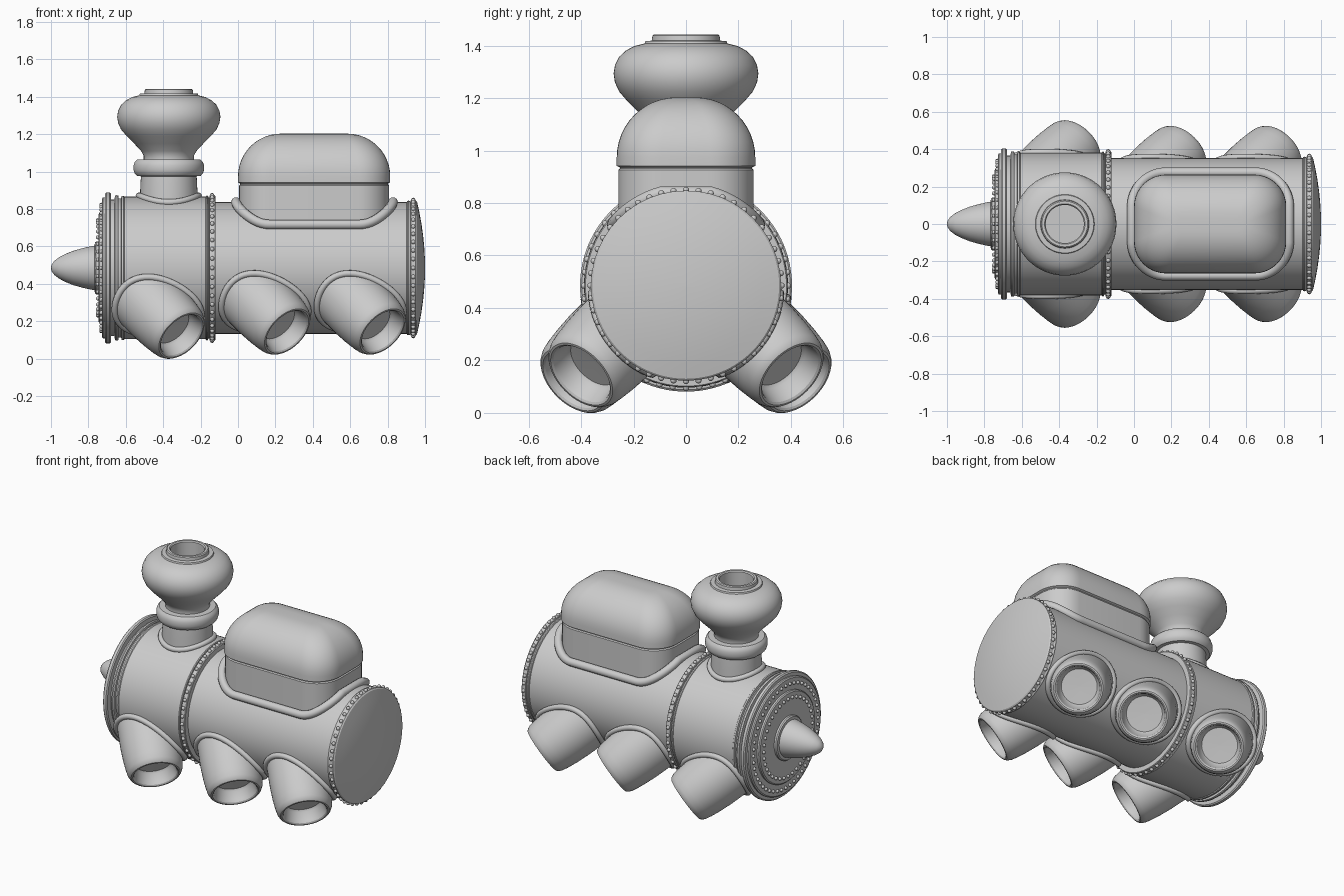
import bpy, bmesh, math
from mathutils import Vector, Matrix

if "Cube" in bpy.data.objects:
    bpy.data.objects.remove(bpy.data.objects["Cube"])

CZ = 0.485                      # height of the boiler axis
R_FRONT, R_REAR = 0.381, 0.352


def finish(name, bm, angle=32):
    bmesh.ops.remove_doubles(bm, verts=bm.verts, dist=1e-5)
    bmesh.ops.recalc_face_normals(bm, faces=bm.faces)
    me = bpy.data.meshes.new(name)
    bm.to_mesh(me)
    bm.free()
    ob = bpy.data.objects.new(name, me)
    bpy.context.collection.objects.link(ob)
    bpy.ops.object.select_all(action='DESELECT')
    ob.select_set(True)
    bpy.context.view_layer.objects.active = ob
    bpy.ops.object.shade_smooth_by_angle(angle=math.radians(angle))
    return ob


def loft(name, loops, caps=True):
    bm = bmesh.new()
    rings = [[bm.verts.new(p) for p in lp] for lp in loops]
    n = len(rings[0])
    for a, b in zip(rings, rings[1:]):
        for i in range(n):
            bm.faces.new((a[i], a[(i + 1) % n], b[(i + 1) % n], b[i]))
    if caps:
        bm.faces.new(rings[0])
        bm.faces.new(rings[-1])
    return finish(name, bm)


def lathe(name, profile, origin, axis, seg=64):
    """Spin (radius, height) pairs around an axis."""
    m = Matrix.Translation(origin) @ Vector(axis).to_track_quat('Z', 'Y').to_matrix().to_4x4()
    loops = []
    for r, h in profile:
        r = max(r, 0.0005)
        loops.append([m @ Vector((r * math.cos(2 * math.pi * i / seg),
                                  r * math.sin(2 * math.pi * i / seg), h)) for i in range(seg)])
    return loft(name, loops)


def bead(name, pts, radius):
    """Round bead along a closed path."""
    cu = bpy.data.curves.new(name, 'CURVE')
    cu.dimensions = '3D'
    cu.bevel_depth = radius
    cu.bevel_resolution = 3
    sp = cu.splines.new('POLY')
    sp.points.add(len(pts) - 1)
    for p, co in zip(sp.points, pts):
        p.co = (*co, 1)
    sp.use_cyclic_u = True
    ob = bpy.data.objects.new(name, cu)
    bpy.context.collection.objects.link(ob)
    bpy.ops.object.select_all(action='DESELECT')
    ob.select_set(True)
    bpy.context.view_layer.objects.active = ob
    bpy.ops.object.convert(target='MESH')
    bpy.ops.object.shade_smooth_by_angle(angle=math.radians(60))


def rivets(name, x, r, count, size=0.012):
    bm = bmesh.new()
    for i in range(count):
        a = 2 * math.pi * i / count
        m = Matrix.Translation((x, r * math.cos(a), CZ + r * math.sin(a)))
        bmesh.ops.create_uvsphere(bm, u_segments=10, v_segments=6, radius=size, matrix=m)
    finish(name, bm, 60)


def rounded_rect(cx, hx, hy, rc, n=10):
    pts = []
    for k, (sx, sy) in enumerate(((1, 1), (-1, 1), (-1, -1), (1, -1))):
        for i in range(n + 1):
            a = math.pi / 2 * (k + i / n)
            pts.append((cx + sx * (hx - rc) + rc * math.cos(a), sy * (hy - rc) + rc * math.sin(a)))
    return pts


def on_boiler(y, r):
    return CZ + math.sqrt(max(r * r - y * y, 0))


# Boiler shells, revolved about the x axis
AX, O = (1, 0, 0), (0, 0, CZ)
dome = [(0.355 * k / 6, 1 - 0.043 * (k / 6) ** 2) for k in range(7)]
lathe("boiler_rear", dome + [
    (0.362, 0.95), (0.362, 0.924), (0.355, 0.922), (0.358, 0.917), (0.360, 0.911), (0.358, 0.905),
    (R_REAR, 0.902), (R_REAR, -0.15), (0, -0.15)], O, AX, 96)
lathe("boiler_front", [
    (0, -0.12), (0.383, -0.12), (0.387, -0.124), (0.387, -0.152), (0.376, -0.154), (0.376, -0.158),
    (0.385, -0.160), (0.388, -0.165), (0.385, -0.171), (R_FRONT, -0.173),
    (R_FRONT, -0.608), (0.386, -0.612), (0.386, -0.622), (0.372, -0.625), (0.372, -0.638),
    (0.386, -0.640), (0.389, -0.648), (0.386, -0.658), (0.365, -0.660), (0.365, -0.678),
    (0.397, -0.680), (0.404, -0.686), (0.404, -0.704), (0.397, -0.711), (0.377, -0.712),
    (0.377, -0.722), (0.370, -0.728), (0.295, -0.728), (0.295, -0.740), (0.288, -0.746), (0, -0.746)],
    O, AX, 96)

# Pointed nose on the front plate
lathe("nose_cone", [
    (0, -0.74), (0.142, -0.74), (0.142, -0.758), (0.136, -0.765), (0.119, -0.767), (0.115, -0.79),
    (0.106, -0.83), (0.092, -0.88), (0.076, -0.92), (0.058, -0.955), (0.038, -0.982),
    (0.018, -0.996), (0, -1.0)], O, AX, 48)

# Rivet rows
rivets("rear_rivets", 0.937, 0.364, 48)
rivets("middle_rivets", -0.138, 0.389, 48)
rivets("plate_outer_rivets", -0.731, 0.338, 48, 0.011)
rivets("plate_inner_rivets", -0.749, 0.255, 36, 0.011)

# Chimney
CX = -0.37
lathe("chimney", [
    (0, 0.70), (0.156, 0.70), (0.153, 0.90), (0.149, 0.975), (0.170, 0.977), (0.182, 0.990),
    (0.188, 1.008), (0.188, 1.034), (0.182, 1.052), (0.170, 1.064), (0.134, 1.066), (0.134, 1.085),
    (0.148, 1.110), (0.185, 1.150), (0.225, 1.190), (0.255, 1.225), (0.271, 1.260), (0.276, 1.293),
    (0.271, 1.325), (0.255, 1.357), (0.228, 1.382), (0.195, 1.399), (0.158, 1.408), (0.155, 1.417),
    (0.130, 1.419), (0.128, 1.438), (0.122, 1.443), (0.108, 1.443), (0.102, 1.436),
    (0.102, 1.30), (0, 1.30)], (CX, 0, 0), (0, 0, 1))
bead("chimney_base_bead", [
    (CX + 0.160 * math.cos(a), 0.160 * math.sin(a), on_boiler(0.160 * math.sin(a), R_FRONT) + 0.005)
    for a in (2 * math.pi * i / 64 for i in range(64))], 0.017)

# Cabin with rounded lid
KX, HX, HY = 0.407, 0.407, 0.264
levels = [(0.006, 0.66), (0.006, 0.926), (0.012, 0.932), (0.012, 0.936), (0.0, 0.942)]
levels += [(0.23 * (1 - math.cos(a)), 0.975 + 0.228 * math.sin(a))
           for a in (math.pi / 2 * k / 12 for k in range(13))]
loft("cabin", [[(x, y, z) for x, y in rounded_rect(KX, HX - d, HY - d, 0.17 - 0.6 * d)]
               for d, z in levels])
bead("cabin_base_bead", [(x, y, on_boiler(y, R_REAR) + 0.014)
                         for x, y in rounded_rect(KX + 0.002, 0.42, 0.276, 0.18, 14)], 0.026)

# Six slanted leg pipes with hollow ends and collar beads
LEG = [(0, -0.42), (0.184, -0.42), (0.184, -0.20), (0.180, -0.12), (0.174, -0.06), (0.167, -0.02),
       (0.158, 0.0), (0.149, 0.009), (0.140, 0.010), (0.132, 0.003), (0.128, -0.012),
       (0.118, -0.065), (0.108, -0.077), (0, -0.080)]
for label, x, y, z, body_r in (("front", -0.307, 0.426, 0.128, R_FRONT),
                               ("middle", 0.258, 0.396, 0.150, R_REAR),
                               ("rear", 0.768, 0.396, 0.150, R_REAR)):
    for side, s in (("left", -1), ("right", 1)):
        axis = Vector((1, s, -1)).normalized()
        tip = Vector((x, s * y, z))
        lathe(f"{label}_{side}_leg", LEG, tip, axis, 48)
        u = axis.orthogonal().normalized()
        v = axis.cross(u)
        path = []
        for i in range(64):
            a = 2 * math.pi * i / 64
            p = tip + 0.188 * (u * math.cos(a) + v * math.sin(a))
            # where this line along the leg meets the boiler shell
            qa = axis.y ** 2 + axis.z ** 2
            qb = p.y * axis.y + (p.z - CZ) * axis.z
            qc = p.y ** 2 + (p.z - CZ) ** 2 - (body_r + 0.006) ** 2
            t = (-qb + math.sqrt(max(qb * qb - qa * qc, 0))) / qa
            path.append(p + axis * t)
        bead(f"{label}_{side}_leg_collar", path, 0.018)
